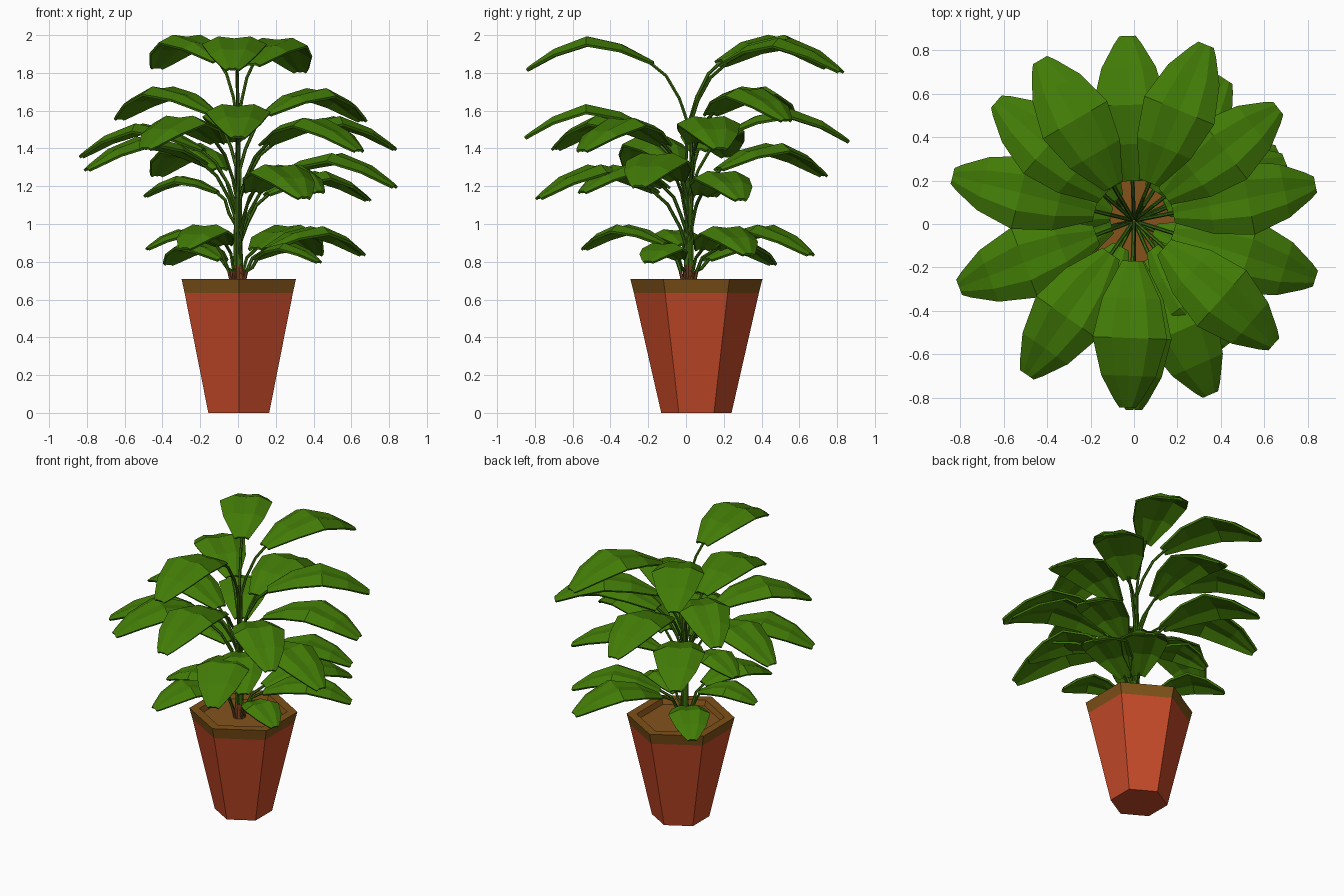
import bpy, bmesh, math
from mathutils import Vector

if "Cube" in bpy.data.objects:
    bpy.data.objects.remove(bpy.data.objects["Cube"])


def material(name, color):
    m = bpy.data.materials.new(name)
    m.diffuse_color = (*color, 1)
    m.use_nodes = True
    m.node_tree.nodes["Principled BSDF"].inputs["Base Color"].default_value = m.diffuse_color
    return m


LEAF = material("leaf green", (0.054, 0.200, 0.002))
STEM = material("stem green", (0.045, 0.15, 0.004))
BARK = material("stem base brown", (0.20, 0.06, 0.015))
CLAY = material("terracotta", (0.56, 0.068, 0.021))
RIM = material("rim brown", (0.21, 0.082, 0.009))
SOIL = material("soil brown", (0.23, 0.085, 0.012))


def add_mesh(name, bm, mats):
    bmesh.ops.recalc_face_normals(bm, faces=bm.faces)
    me = bpy.data.meshes.new(name)
    bm.to_mesh(me)
    bm.free()
    for m in mats:
        me.materials.append(m)
    ob = bpy.data.objects.new(name, me)
    bpy.context.collection.objects.link(ob)
    return ob


# Hexagonal pot: outer wall, brown rim, recessed soil
POT_X, POT_Y = 0.004, 0.055
profile = [(0.186, 0.0), (0.331, 0.635), (0.350, 0.71), (0.285, 0.71), (0.270, 0.675)]
bands = [0, 1, 1, 1]
bm = bmesh.new()
rings = []
for r, z in profile:
    rings.append([bm.verts.new((POT_X + r * math.cos(math.radians(30 + 60 * i)),
                                POT_Y + r * math.sin(math.radians(30 + 60 * i)), z))
                  for i in range(6)])
for k, band in enumerate(bands):
    for i in range(6):
        j = (i + 1) % 6
        f = bm.faces.new((rings[k][i], rings[k][j], rings[k + 1][j], rings[k + 1][i]))
        f.material_index = band
bm.faces.new(rings[0][::-1])
bm.faces.new(rings[-1]).material_index = 2
add_mesh("pot", bm, [CLAY, RIM, SOIL])

# Leaf tips: x, y, z
TIPS = [
    (-0.43, 0.75, 1.83), (0.33, 0.82, 1.81), (-0.03, -0.84, 1.82),      # crown
    (0.66, 0.53, 1.55), (-0.63, 0.56, 1.56), (0.0, -0.85, 1.46),
    (-0.03, 0.86, 1.44), (0.83, 0.18, 1.40), (0.64, -0.55, 1.39),       # upper
    (-0.49, -0.69, 1.40), (-0.83, 0.22, 1.36), (-0.80, -0.29, 1.29),
    (0.83, -0.25, 1.20), (-0.43, 0.73, 1.26), (0.35, -0.78, 1.14),      # middle
    (0.69, 0.29, 1.13), (-0.49, 0.14, 1.15), (0.43, -0.55, 1.17),
    (0.66, 0.33, 0.84), (0.42, 0.66, 0.84), (-0.37, 0.46, 0.79),        # low
    (-0.28, -0.54, 0.87), (0.43, -0.20, 0.80), (-0.48, -0.10, 0.87),
]
# Leaf stations: distance along, rise above tip, half width
STATIONS = [(0.22, 0.035, 0.045), (0.42, 0.125, 0.130), (0.63, 0.165, 0.168),
            (0.83, 0.10, 0.123), (0.96, 0.025, 0.060), (1.0, 0.0, 0.035)]
AXIS = Vector((0.0, 0.015, 0.0))

stems = bpy.data.curves.new("stems", "CURVE")
stems.dimensions = "3D"
stems.bevel_depth = 0.009
stems.bevel_resolution = 1
stems.use_fill_caps = True
stems.materials.append(STEM)
stems.materials.append(BARK)


def add_stem(points, mat):
    sp = stems.splines.new("POLY")
    sp.points.add(len(points) - 1)
    for p, co in zip(sp.points, points):
        p.co = (*co, 1)
    sp.material_index = mat
    sp.use_smooth = False


for n, tip in enumerate(TIPS):
    flat = Vector((tip[0], tip[1], 0)) - AXIS
    reach = flat.length
    out = flat.normalized()
    side = Vector((-out.y, out.x, 0))
    s = reach / 0.85
    w = 0.35 + 0.65 * s

    # Arched leaf blade with a raised midrib and drooping edges
    bm = bmesh.new()
    rows = []
    for d, h, half in STATIONS:
        mid = AXIS + out * d * reach + Vector((0, 0, tip[2] + h * s))
        rows.append([bm.verts.new(mid + side * half * w * u
                                  - Vector((0, 0, drop * half * w)))
                     for u, drop in ((-1, 0.24), (-0.5, 0.0), (0, 0.06), (0.5, 0.0), (1, 0.24))])
    for a, b in zip(rows, rows[1:]):
        for i in range(4):
            bm.faces.new((a[i], b[i], b[i + 1], a[i + 1]))
    leaf = add_mesh(f"leaf_{n + 1}", bm, [LEAF])
    mod = leaf.modifiers.new("thickness", "SOLIDIFY")
    mod.thickness = 0.014
    mod.offset = 0

    # Stem that rises along the middle and bends out to the leaf
    base_z = tip[2] + 0.035 * s

    def at(r, z):
        return AXIS + out * r + Vector((0, 0, z))
    root = at(0.030, 0.67)
    end = at(0.25 * reach, base_z + 0.005)
    if base_z > 1.05:
        collar = at(0.018, 0.78)
        path = [collar, at(0.012, base_z - 0.30 * s), at(0.05, base_z - 0.19 * s),
                at(0.12 * s, base_z - 0.07 * s), end]
    else:
        collar = at(0.05, 0.75)
        path = [collar, at(0.085, base_z - 0.05), end]
    add_stem([root, collar], 1)
    add_stem(path, 0)

bpy.context.collection.objects.link(bpy.data.objects.new("stems", stems))
